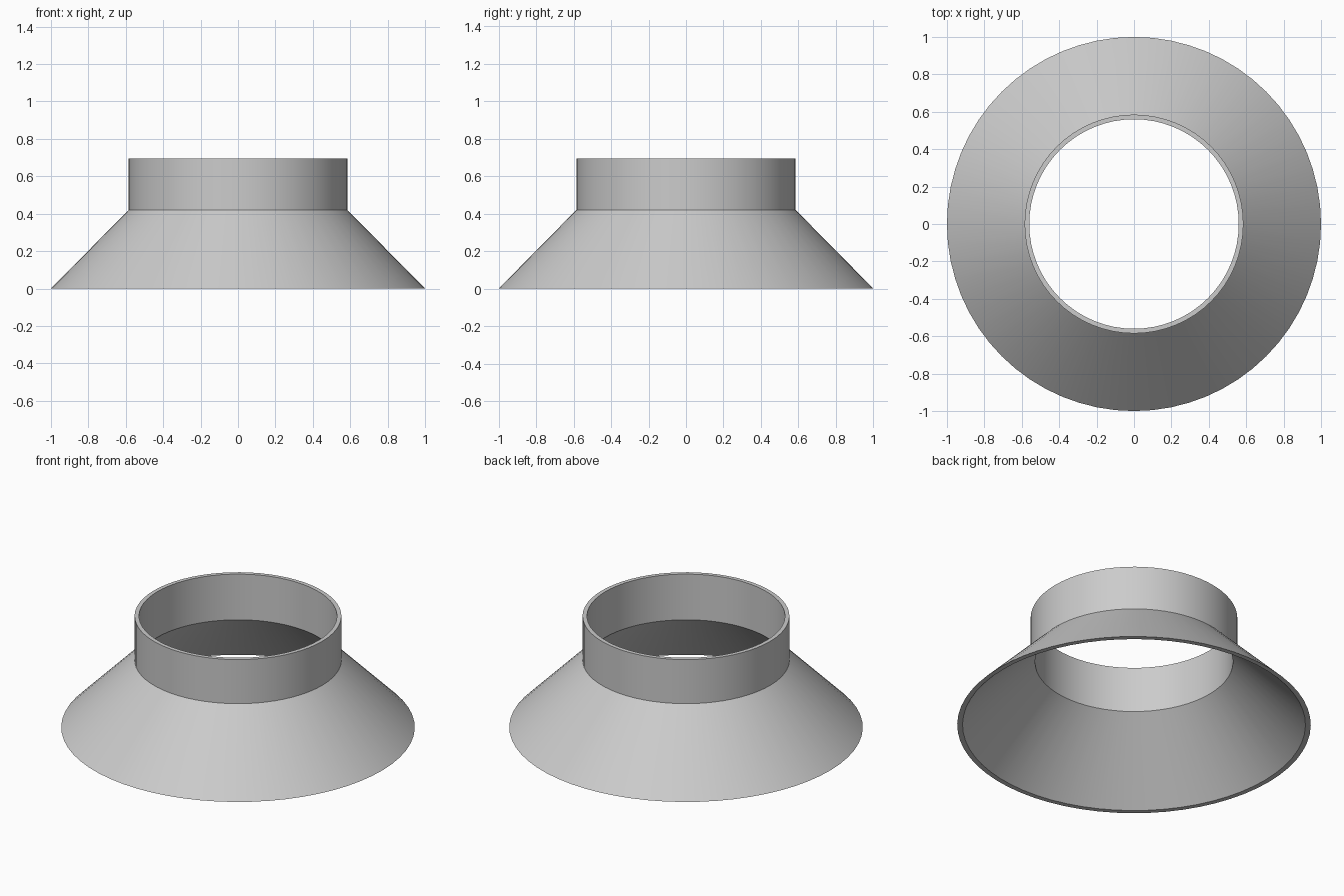
import bpy
import bmesh
import math

cube = bpy.data.objects.get("Cube")
if cube:
    bpy.data.objects.remove(cube, do_unlink=True)

SEGMENTS = 64

# Plain grey material
grey = bpy.data.materials.new("light_grey")
grey.use_nodes = True
colour = (0.6, 0.6, 0.6, 1)
grey.diffuse_color = colour
grey.node_tree.nodes["Principled BSDF"].inputs["Base Color"].default_value = colour

# Wall section: flared skirt below, straight collar above (radius, height)
profile = [
    (1.0, 0.0), (0.585, 0.42), (0.585, 0.695),
    (0.56, 0.695), (0.56, 0.41), (0.97, 0.0),
]


def lathe(name, section, material):
    """Sweep a closed section around the z axis."""
    bm = bmesh.new()
    rings = []
    for i in range(SEGMENTS):
        a = math.tau * i / SEGMENTS
        rings.append([bm.verts.new((r * math.cos(a), r * math.sin(a), z))
                      for r, z in section])
    count = len(section)
    for i, ring in enumerate(rings):
        after = rings[(i + 1) % SEGMENTS]
        for j in range(count):
            k = (j + 1) % count
            bm.faces.new((ring[j], after[j], after[k], ring[k]))
    bmesh.ops.recalc_face_normals(bm, faces=bm.faces)
    mesh = bpy.data.meshes.new(name)
    bm.to_mesh(mesh)
    bm.free()
    mesh.materials.append(material)
    obj = bpy.data.objects.new(name, mesh)
    bpy.context.collection.objects.link(obj)
    return obj


adapter = lathe("flared_collar", profile, grey)

# Smooth round walls with crisp rims and a crisp collar joint
bpy.ops.object.select_all(action="DESELECT")
adapter.select_set(True)
bpy.context.view_layer.objects.active = adapter
bpy.ops.object.shade_smooth_by_angle(angle=math.radians(30))
